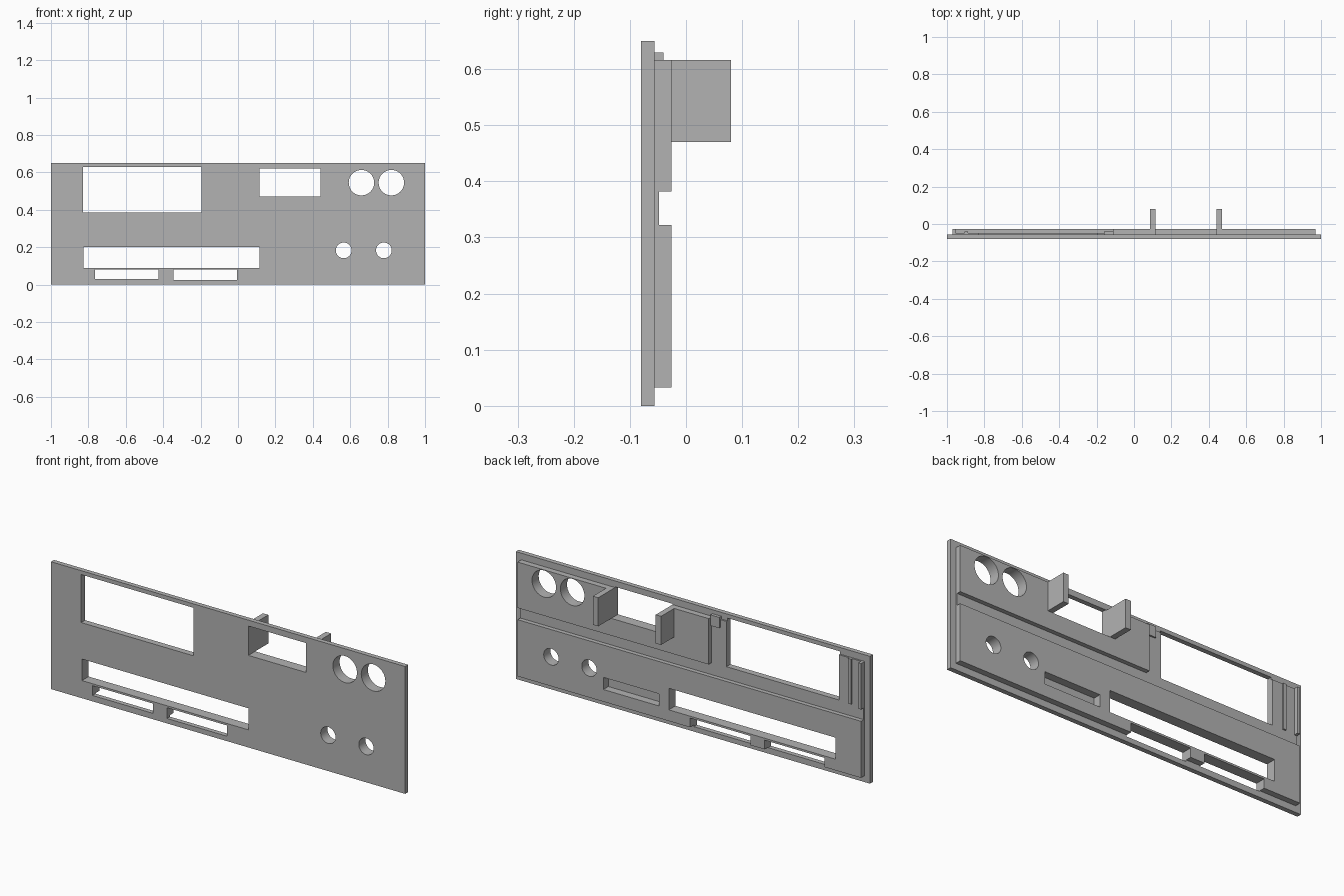
import bpy
import math

cube = bpy.data.objects.get("Cube")
if cube:
    bpy.data.objects.remove(cube, do_unlink=True)

grey = bpy.data.materials.new("plain grey")
grey.use_nodes = True
COLOUR = (0.45, 0.45, 0.45, 1)
grey.diffuse_color = COLOUR
grey.node_tree.nodes["Principled BSDF"].inputs["Base Color"].default_value = COLOUR

# Depths of the stepped layers, front to back
FRONT, PLATE, BASE, TAB, BLOCK, FIN = -0.08, -0.056, -0.048, -0.04, -0.026, 0.08
INSIDE = -0.07  # layers start inside the plate so they fuse cleanly


def box(name, x, y, z):
    """Box from (low, high) ranges on each axis."""
    bpy.ops.mesh.primitive_cube_add(size=1)
    ob = bpy.context.object
    ob.name = name
    ob.location = [(a + b) / 2 for a, b in (x, y, z)]
    ob.scale = [b - a for a, b in (x, y, z)]
    bpy.ops.object.transform_apply(location=True, rotation=False, scale=True)
    ob.data.materials.append(grey)
    return ob


def disc(x, z, radius):
    bpy.ops.mesh.primitive_cylinder_add(
        vertices=48, radius=radius, depth=0.4, location=(x, 0, z),
        rotation=(math.pi / 2, 0, 0))
    ob = bpy.context.object
    ob.data.materials.append(grey)
    return ob


def combine(target, tool, operation):
    """Fuse or cut the target with a tool, then discard the tool."""
    bpy.context.view_layer.objects.active = target
    mod = target.modifiers.new(operation.lower(), 'BOOLEAN')
    mod.operation = operation
    mod.solver = 'EXACT'
    mod.object = tool
    bpy.ops.object.modifier_apply(modifier=mod.name)
    bpy.data.objects.remove(tool, do_unlink=True)


# Faceplate with the raised layers on its back
panel = box("faceplate", (-1, 1), (FRONT, PLATE), (0, 0.65))
layers = [
    ((-0.97, 0.97), BASE, (0.033, 0.616)),   # thin backing sheet
    ((-0.97, 0.97), BLOCK, (0.033, 0.322)),  # lower block
    ((-0.11, 0.97), BLOCK, (0.382, 0.616)),  # upper block
]
for x, back, z in layers:
    combine(panel, box("layer", x, (INSIDE, back), z), 'UNION')

# Rectangular openings through every layer
openings = [
    ((-0.83, -0.195), (0.385, 0.63)),   # display window
    ((0.115, 0.44), (0.47, 0.62)),      # small window
    ((-0.825, 0.115), (0.09, 0.2)),     # long slot
    ((-0.765, -0.425), (0.03, 0.08)),   # button slots
    ((-0.345, -0.005), (0.025, 0.08)),
]
for x, z in openings:
    combine(panel, box("opening", x, (-0.2, 0.2), z), 'DIFFERENCE')

# Round holes
for x, z, radius in [(0.66, 0.545, 0.068), (0.82, 0.545, 0.068),
                     (0.565, 0.183, 0.042), (0.78, 0.183, 0.042)]:
    combine(panel, disc(x, z, radius), 'DIFFERENCE')

# Blind pocket in the back of the lower block
combine(panel, box("pocket", (0.172, 0.485), (-0.066, 0.2), (0.095, 0.157)), 'DIFFERENCE')

# Fins on both sides of the small window
box("right_fin", (0.085, 0.115), (BLOCK, FIN), (0.47, 0.616))
box("left_fin", (0.44, 0.47), (BLOCK, FIN), (0.47, 0.616))

# Ribs and locating tab around the display window
box("inner_rib", (-0.905, -0.887), (BASE, TAB), (0.385, 0.616))
box("outer_rib", (-0.97, -0.955), (BASE, BLOCK), (0.382, 0.616))
box("locating_tab", (-0.16, -0.11), (PLATE, TAB), (0.575, 0.63))

# Smooth the hole walls, keep every edge crisp
bpy.ops.object.select_all(action='DESELECT')
panel.select_set(True)
bpy.context.view_layer.objects.active = panel
bpy.ops.object.shade_smooth_by_angle(angle=math.radians(30))
